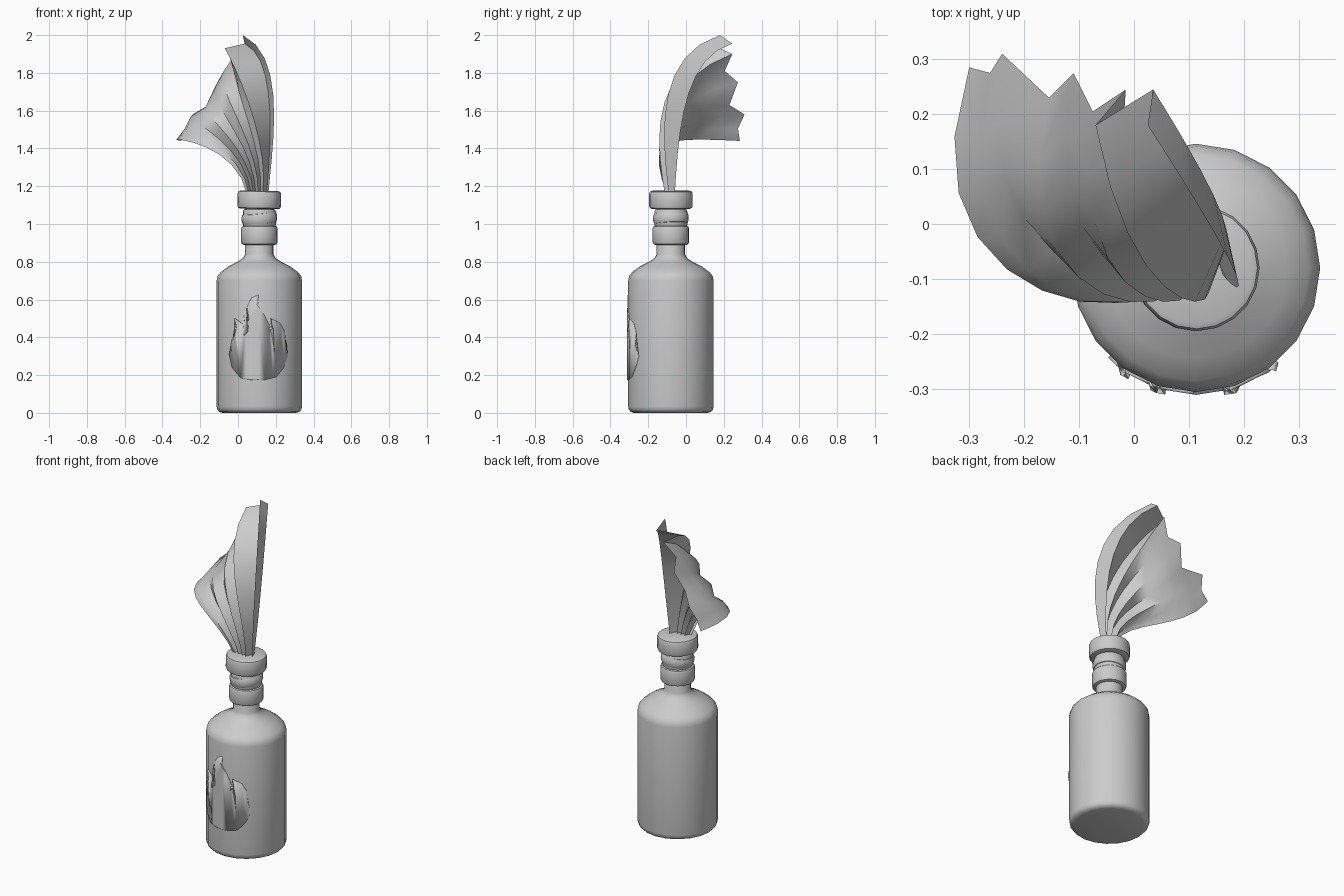
import bpy, bmesh, math
from mathutils import Vector

cube = bpy.data.objects.get("Cube")
if cube:
    bpy.data.objects.remove(cube)

AXIS = Vector((0.113, -0.08, 0))
SIDES = 20
RADIUS = 0.226

grey = bpy.data.materials.new("plain_grey")
grey.use_nodes = True
grey.diffuse_color = (0.6, 0.6, 0.6, 1)
grey.node_tree.nodes["Principled BSDF"].inputs["Base Color"].default_value = (0.6, 0.6, 0.6, 1)


def finish(name, bm, angle=35):
    mesh = bpy.data.meshes.new(name)
    bm.to_mesh(mesh)
    bm.free()
    obj = bpy.data.objects.new(name, mesh)
    bpy.context.collection.objects.link(obj)
    mesh.materials.append(grey)
    bpy.ops.object.select_all(action="DESELECT")
    obj.select_set(True)
    bpy.context.view_layer.objects.active = obj
    bpy.ops.object.shade_smooth_by_angle(angle=math.radians(angle))
    return obj


def lathe(name, profile, z=0, tilt=(0, 0)):
    """Closed turned shape from (radius, height) points."""
    bm = bmesh.new()
    rings = []
    for r, h in profile:
        ring = []
        for i in range(SIDES):
            a = math.tau * i / SIDES
            ring.append(bm.verts.new((r * math.cos(a), r * math.sin(a), h)))
        rings.append(ring)
    for low, high in zip(rings, rings[1:]):
        for i in range(SIDES):
            j = (i + 1) % SIDES
            bm.faces.new((low[i], low[j], high[j], high[i]))
    bm.faces.new(rings[0][::-1])
    bm.faces.new(rings[-1])
    obj = finish(name, bm)
    obj.location = AXIS + Vector((0, 0, z))
    obj.rotation_euler = (tilt[0], tilt[1], 0)
    return obj


def band(name, r, height, z, tilt=(0, 0), edge=0.014):
    h = height / 2
    half = [(r - edge, h), (r - edge * 0.3, h - edge * 0.3), (r, h - edge)]
    lathe(name, [(a, -b) for a, b in half] + half[::-1], z, tilt)


# Bottle body with rounded foot, shoulder and neck
lathe("bottle", [(0.195, 0), (0.213, 0.006), (0.223, 0.018), (RADIUS, 0.035),
                 (RADIUS, 0.70), (0.221, 0.725), (0.205, 0.745), (0.165, 0.775),
                 (0.115, 0.80), (0.085, 0.82), (0.075, 0.84), (0.075, 1.12)])

# Bands around the neck and the thick lip
band("lower_neck_band", 0.097, 0.10, 0.94)
band("middle_neck_band", 0.094, 0.065, 1.03, (0.05, -0.1), 0.02)
band("neck_wrap", 0.087, 0.10, 1.03)
band("bottle_lip", 0.115, 0.095, 1.128, (0, 0.02))

# Flame badge: thin plate that follows the bottle's facets
outline = [(-.10, .185), (-.145, .24), (-.16, .31), (-.15, .36), (-.13, .41), (-.12, .46),
           (-.13, .50), (-.09, .47), (-.08, .41), (-.06, .43), (-.055, .50), (-.065, .56),
           (-.04, .61), (-.005, .625), (-.01, .57), (.025, .52), (.05, .47), (.05, .43),
           (.07, .45), (.06, .50), (.11, .475), (.135, .43), (.14, .36), (.15, .30),
           (.13, .24), (.09, .19), (.03, .175), (-.05, .175)]
bm = bmesh.new()
bm.faces.new([bm.verts.new((x, 0, z)) for x, z in outline])
bmesh.ops.triangulate(bm, faces=bm.faces[:])
step = math.tau / SIDES
for k in range(-3, 4):
    bmesh.ops.bisect_plane(bm, geom=bm.verts[:] + bm.edges[:] + bm.faces[:],
                           plane_co=(RADIUS * math.sin(k * step), 0, 0), plane_no=(1, 0, 0))
apothem = RADIUS * math.cos(step / 2) + 0.005
for v in bm.verts:
    mid = (math.floor(math.asin(v.co.x / RADIUS) / step + 1e-4) + 0.5) * step
    v.co.y = -(apothem - v.co.x * math.sin(mid)) / math.cos(mid)
bmesh.ops.recalc_face_normals(bm, faces=bm.faces[:])
if sum(f.normal.y for f in bm.faces) > 0:
    bmesh.ops.reverse_faces(bm, faces=bm.faces[:])
badge = finish("flame_badge", bm)
badge.location = AXIS
shell = badge.modifiers.new("thickness", "SOLIDIFY")
shell.thickness = 0.008
shell.offset = -1

# Pleated rag: one curve per fold, fanning out of the neck
tips = [(-.30, .285, 1.44), (-.262, .275, 1.505), (-.24, .31, 1.58), (-.155, .23, 1.63),
        (-.11, .275, 1.75), (-.075, .205, 1.81), (-.015, .245, 1.90), (-.07, .18, 1.93)]
first = [Vector(p) for p in ((.05, -.10, 1.15), (-.01, -.21, 1.46), (-.44, -.13, 1.46))]
last = [Vector(p) for p in ((.13, -.11, 1.15), (.17, -.16, 1.42), (0, -.20, 1.81))]
folds = []
for i, tip in enumerate(tips):
    ctrl = [a.lerp(b, i / 7) for a, b in zip(first, last)]
    if i % 2 == 0 and i > 0:
        for c, push in zip(ctrl, (0.03, 0.045, 0.045)):
            c.y += push
    folds.append(ctrl + [Vector(tip)])
folds.append([Vector(p) for p in ((.15, -.06, 1.15), (.18, -.04, 1.47),
                                  (.20, -.02, 1.88), (.035, .245, 1.955))])
folds.append([Vector(p) for p in ((.16, -.09, 1.15), (.18, -.12, 1.40),
                                  (.265, -.19, 1.89), (.025, .18, 2.0))])


def bezier(p, t):
    s = 1 - t
    return p[0] * s ** 3 + p[1] * 3 * s * s * t + p[2] * 3 * s * t * t + p[3] * t ** 3


STEPS = 9
bm = bmesh.new()
grid = [[bm.verts.new(bezier(p, k / STEPS)) for k in range(STEPS + 1)] for p in folds]
for left, right in zip(grid, grid[1:]):
    for k in range(STEPS):
        bm.faces.new((left[k], right[k], right[k + 1], left[k + 1]))
finish("rag", bm, 50)
